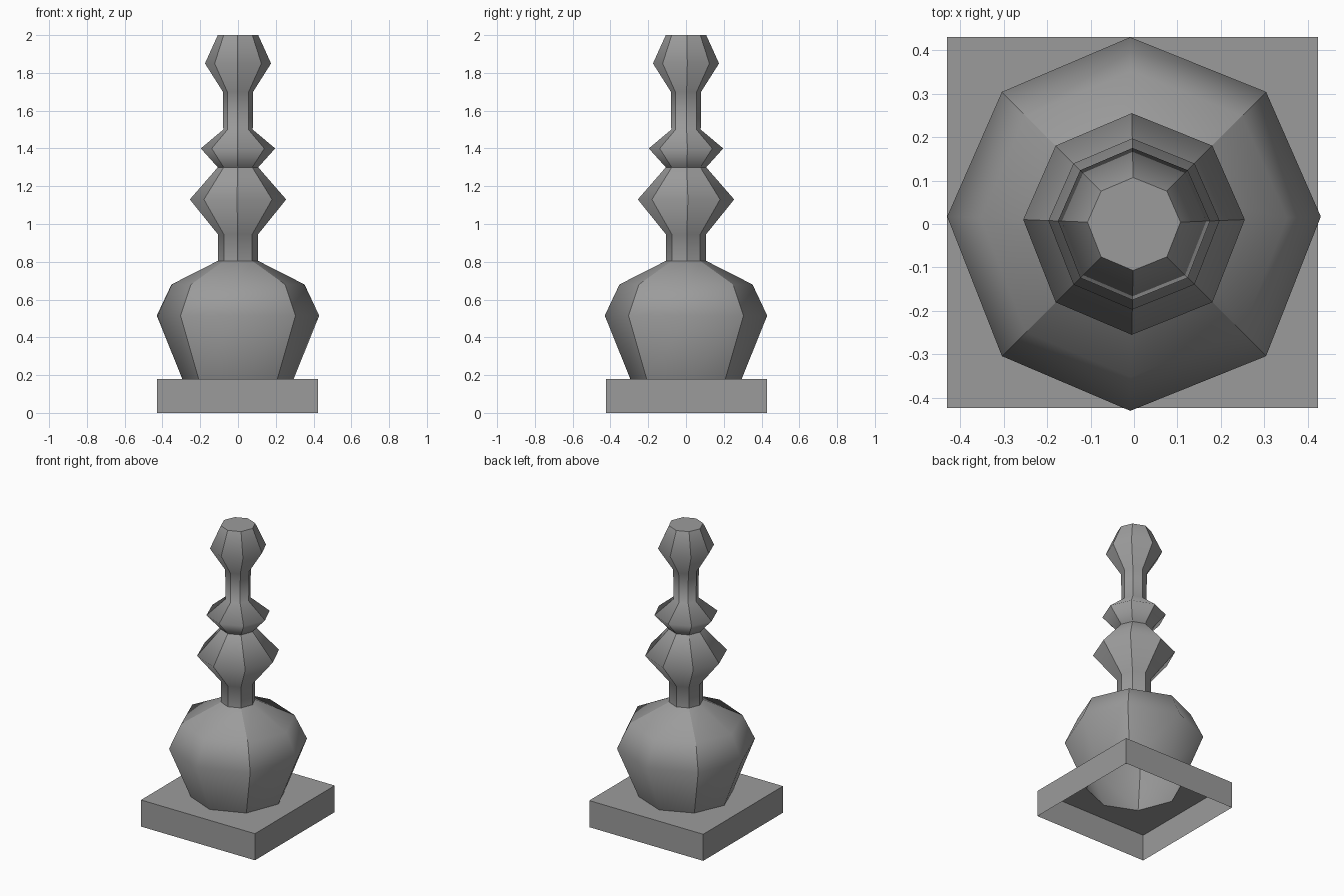
import bpy
import bmesh
from math import cos, sin, pi

cube = bpy.data.objects.get("Cube")
if cube:
    bpy.data.objects.remove(cube, do_unlink=True)

stone = bpy.data.materials.new("grey_stone")
stone.use_nodes = True
COLOUR = (0.33, 0.33, 0.33, 1)
stone.diffuse_color = COLOUR
stone.node_tree.nodes["Principled BSDF"].inputs["Base Color"].default_value = COLOUR


def octagon(r):
    """Eight corners, one on each axis, with the slightly skewed axis corners."""
    pts = []
    for k in range(8):
        x, y = r * cos(k * pi / 4), r * sin(k * pi / 4)
        if k % 4 == 0:
            y += 0.04 * r
        elif k % 4 == 2:
            x -= 0.02 * r
        pts.append((x, y))
    return pts


def square(h):
    """Eight points around a square: four corners and four side middles."""
    sign = lambda v: (v > 0.1) - (v < -0.1)
    return [(h * sign(cos(k * pi / 4)) - 0.003, h * sign(sin(k * pi / 4)) + 0.003)
            for k in range(8)]


def build(name, rings, cap=False, sharp_rings=(), sharp_sides=range(8)):
    """Skin a stack of (points, z) rings and mark the hard edges."""
    bm = bmesh.new()
    loops = [[bm.verts.new((x, y, z)) for x, y in pts] for pts, z in rings]
    for low, high in zip(loops, loops[1:]):
        for k in range(8):
            n = (k + 1) % 8
            bm.faces.new((low[k], low[n], high[n], high[k])).smooth = True
    if cap:
        bm.faces.new(loops[-1])
    for i, loop in enumerate(loops):
        for k in range(8):
            if i in sharp_rings:
                bm.edges.get((loop[k], loop[(k + 1) % 8])).smooth = False
            if i and k in sharp_sides:
                bm.edges.get((loops[i - 1][k], loop[k])).smooth = False
    mesh = bpy.data.meshes.new(name)
    bm.to_mesh(mesh)
    bm.free()
    mesh.materials.append(stone)
    obj = bpy.data.objects.new(name, mesh)
    bpy.context.collection.objects.link(obj)
    return obj


def turned(profile):
    return [(octagon(r), z) for r, z in profile]


# Square plinth, open below, with an octagonal opening under the bulb
build("plinth", [(square(0.427), 0), (square(0.427), 0.18), (octagon(0.295), 0.18)],
      sharp_rings=(1,), sharp_sides=(1, 3, 5, 7))

# Large bulb, soft across the axis corners and hard on the diagonals
build("bulb", turned([(0.295, 0.18), (0.43, 0.515), (0.352, 0.68), (0.106, 0.805)]),
      sharp_sides=(1, 3, 5, 7))

# Slender turned shaft with three swellings and a flat top
build("shaft", turned([(0.106, 0.805), (0.106, 0.945), (0.255, 1.13), (0.107, 1.30),
                       (0.197, 1.40), (0.078, 1.50), (0.08, 1.70), (0.175, 1.85),
                       (0.107, 2.0)]),
      cap=True, sharp_rings=(3, 8))
